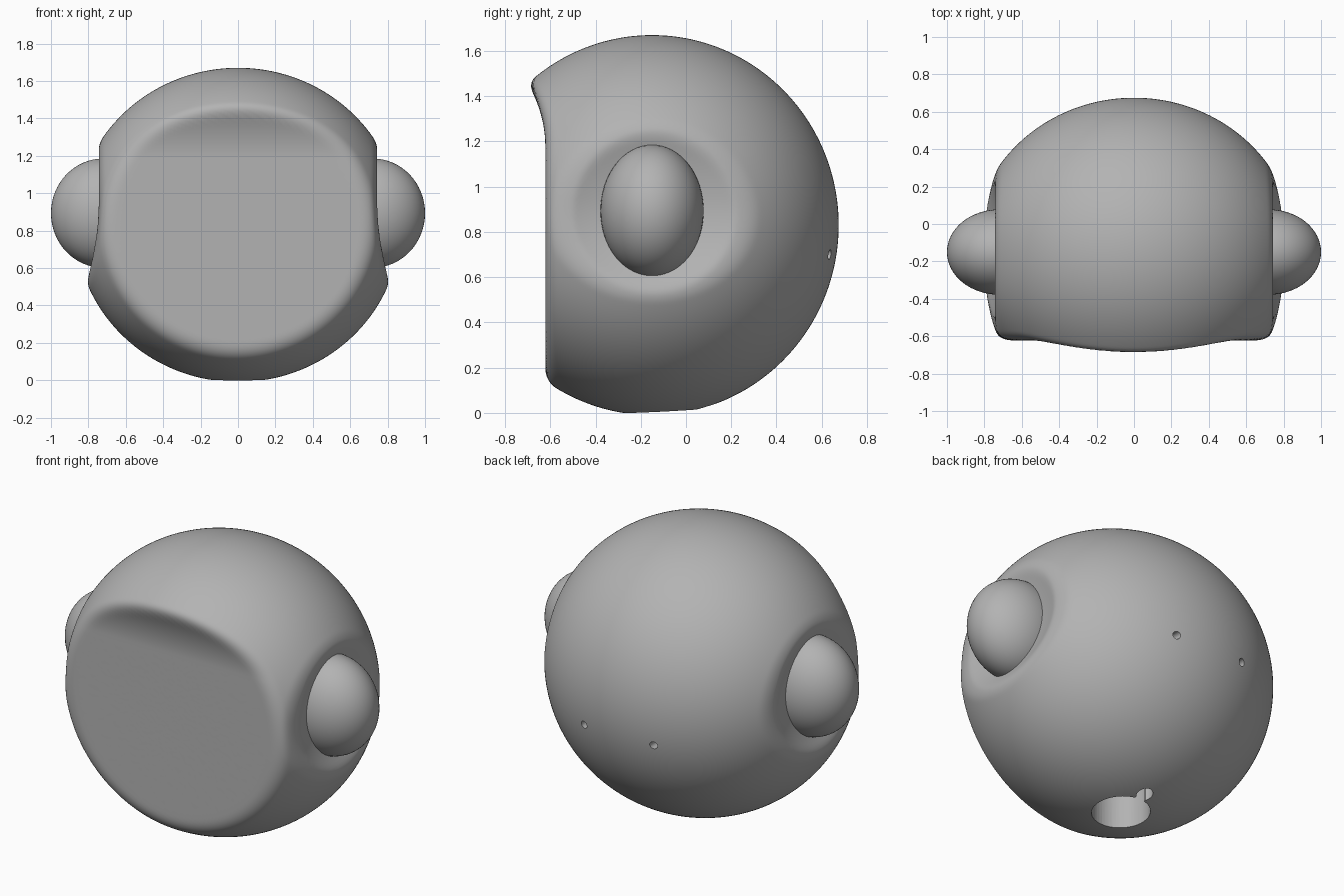
import bpy, math
from mathutils import Vector

if "Cube" in bpy.data.objects:
    bpy.data.objects.remove(bpy.data.objects["Cube"], do_unlink=True)

CENTRE = Vector((0, -0.15, 0.83))
RADII = Vector((0.87, 0.825, 0.84))

grey = bpy.data.materials.new("plain_grey")
grey.use_nodes = True
COLOUR = (0.45, 0.45, 0.45, 1)
grey.diffuse_color = COLOUR
grey.node_tree.nodes["Principled BSDF"].inputs["Base Color"].default_value = COLOUR


def finish(obj, name):
    obj.name = obj.data.name = name
    obj.data.materials.clear()
    obj.data.materials.append(grey)
    bpy.ops.object.select_all(action='DESELECT')
    obj.select_set(True)
    bpy.context.view_layer.objects.active = obj
    bpy.ops.object.shade_smooth_by_angle(angle=math.radians(35))


def blend(a, b, k):
    """Rounded maximum, so that cuts meet the ball in a soft fillet."""
    h = max(k - abs(a - b), 0) / k
    return max(a, b) + h * h * k / 4


def field(p):
    """Below zero inside the body, above zero outside."""
    q = p - CENTRE
    ball = (Vector((q.x / RADII.x, q.y / RADII.y, q.z / RADII.z)).length - 1) * RADII.z
    # flat face that sweeps forward into a brow
    front = -0.622 - max(p.z - 1.18, 0) ** 2 - p.y
    # flattened sides, flaring below, with a dish around each knob
    flare = 0.4 * max(0.95 - p.z, 0) ** 2 + 0.1 * max(p.z - 0.95, 0) ** 2
    r2 = ((p.y + 0.14) ** 2 + (p.z - 0.89) ** 2) / 0.36 ** 2
    side = abs(p.x) - (0.745 + flare - 0.05 * max(1 - r2, 0))
    return blend(blend(ball, front, 0.05), side, 0.04)


# body: ball pushed in along its rays to the blended surface
bpy.ops.mesh.primitive_ico_sphere_add(subdivisions=7, radius=1)
body = bpy.context.object
for v in body.data.vertices:
    ray = v.co.normalized()
    lo, hi = 0.2, 1.0
    for _ in range(16):
        mid = (lo + hi) / 2
        if field(CENTRE + ray * mid) < 0:
            lo = mid
        else:
            hi = mid
    v.co = CENTRE + ray * lo


def carve(cutter):
    mod = body.modifiers.new("carve", 'BOOLEAN')
    mod.operation = 'DIFFERENCE'
    mod.solver = 'EXACT'
    mod.object = cutter
    bpy.context.view_layer.objects.active = body
    bpy.ops.object.modifier_apply(modifier=mod.name)
    bpy.data.objects.remove(cutter, do_unlink=True)


def cylinder(radius, depth, place, turn=(0, 0, 0), sides=32):
    bpy.ops.mesh.primitive_cylinder_add(vertices=sides, radius=radius, depth=depth,
                                        location=place, rotation=turn)
    return bpy.context.object


# keyhole pocket underneath
carve(cylinder(0.16, 0.6, (0, -0.11, 0), sides=48))
carve(cylinder(0.045, 0.59, (0, 0.09, 0)))
bpy.ops.mesh.primitive_cube_add(size=1, location=(0, 0.02, 0))
neck = bpy.context.object
neck.scale = (0.066, 0.14, 0.58)
carve(neck)

# two small holes in the back
for x in (-0.23, 0.23):
    carve(cylinder(0.022, 0.12, (x, 0.63, 0.7), (math.pi / 2, 0, 0), 20))
finish(body, "body")

# side knobs
for side, name in ((1, "left_knob"), (-1, "right_knob")):
    bpy.ops.mesh.primitive_uv_sphere_add(segments=64, ring_count=32, radius=1,
                                         location=(side * 0.72, -0.15, 0.893))
    knob = bpy.context.object
    knob.scale = (0.28, 0.228, 0.292)
    bpy.ops.object.transform_apply(location=False, rotation=False, scale=True)
    finish(knob, name)
